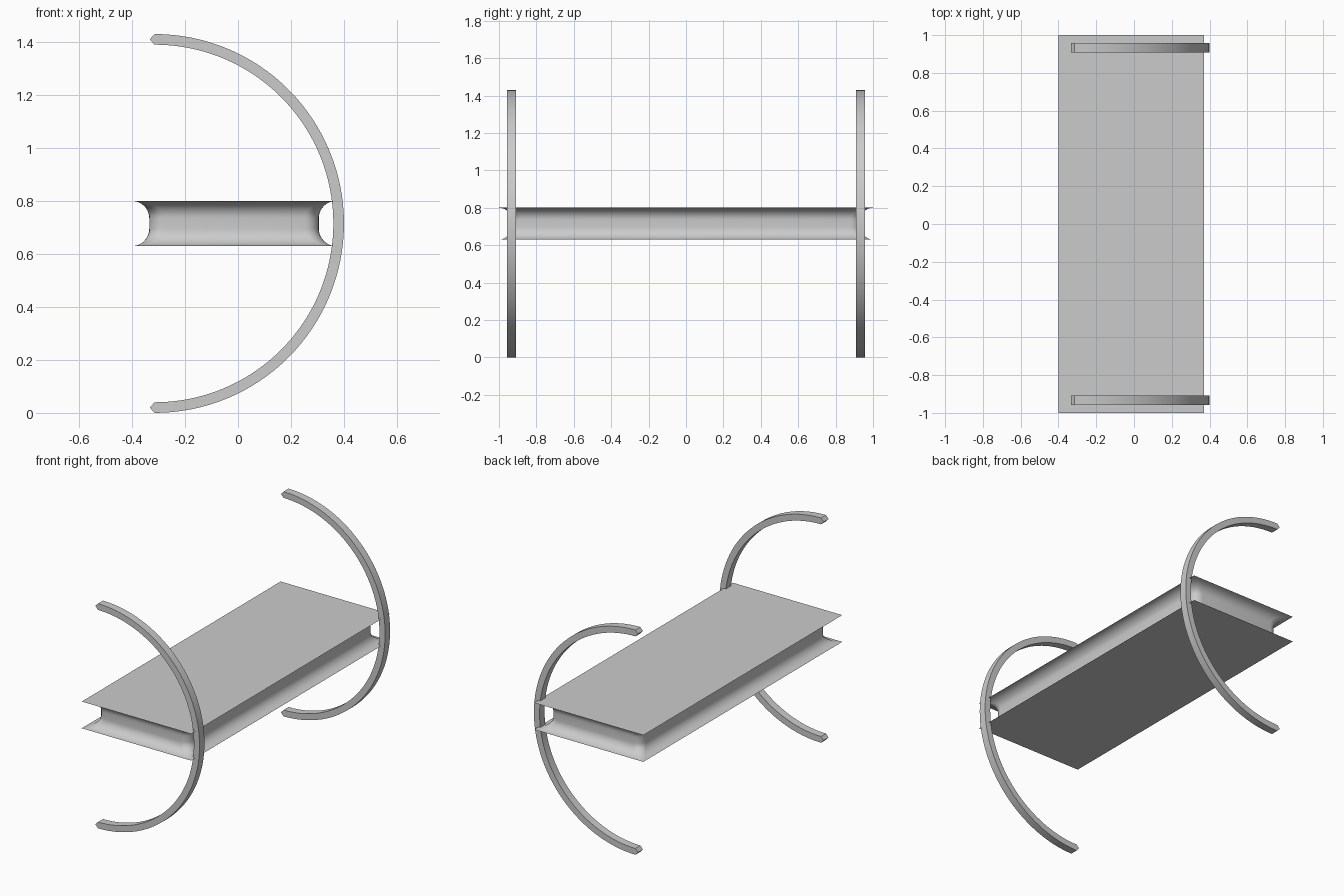
import bpy, bmesh
from math import sin, cos, pi

if "Cube" in bpy.data.objects:
    bpy.data.objects.remove(bpy.data.objects["Cube"])

MID_Z = 0.715


def finish(bm, name):
    bmesh.ops.remove_doubles(bm, verts=bm.verts[:], dist=1e-5)
    bmesh.ops.recalc_face_normals(bm, faces=bm.faces[:])
    mesh = bpy.data.meshes.new(name)
    bm.to_mesh(mesh)
    bm.free()
    obj = bpy.data.objects.new(name, mesh)
    bpy.context.collection.objects.link(obj)
    bpy.ops.object.select_all(action='DESELECT')
    obj.select_set(True)
    bpy.context.view_layer.objects.active = obj
    bpy.ops.object.shade_smooth_by_angle(angle=pi / 6)
    return obj


def bridge(bm, a, b):
    n = len(a)
    for i in range(n):
        j = (i + 1) % n
        bm.faces.new((a[i], a[j], b[j], b[i]))


# Slab: thin top and bottom lips, scooped all round, softer corners at the waist
def make_slab():
    depth, half, cx, hx, hy = 0.065, 0.085, -0.015, 0.385, 1.0
    steps, corner_steps = 10, 6
    upper = [(depth * sin(k / steps * pi / 2),
              half - depth * (1 - cos(k / steps * pi / 2)))
             for k in range(steps + 1)]
    profile = upper + [(d, -z) for d, z in reversed(upper)]
    bm = bmesh.new()
    rings = []
    for d, z in profile:
        r = 0.85 * d
        ring = []
        for q, (sx, sy) in enumerate(((1, 1), (-1, 1), (-1, -1), (1, -1))):
            for k in range(corner_steps + 1):
                a = (q + k / corner_steps) * pi / 2
                ring.append(bm.verts.new((cx + sx * (hx - d - r) + r * cos(a),
                                          sy * (hy - d - r) + r * sin(a),
                                          MID_Z + z)))
        rings.append(ring)
    for a, b in zip(rings, rings[1:]):
        bridge(bm, a, b)
    bm.faces.new(rings[0])
    bm.faces.new(rings[-1])
    return finish(bm, "slab")


# Half-circle frame: rectangular bar swept over 180 degrees, wedge-shaped tips
def make_frame(name, y):
    r_in, r_out, cx, hw, n = 0.675, 0.715, -0.315, 0.025, 64
    r_mid = (r_in + r_out) / 2
    bm = bmesh.new()
    rings = []
    for k in range(n + 1):
        a = -pi / 2 + pi * k / n
        rings.append([bm.verts.new((cx + r * cos(a), y + w, MID_Z + r * sin(a)))
                      for r, w in ((r_in, -hw), (r_out, -hw), (r_out, hw), (r_in, hw))])
    for a, b in zip(rings, rings[1:]):
        bridge(bm, a, b)
    for ring, s in ((rings[0], -1), (rings[-1], 1)):
        p, q = [bm.verts.new((cx - 0.018, y + w, MID_Z + s * r_mid)) for w in (-hw, hw)]
        bm.faces.new((ring[0], p, q, ring[3]))
        bm.faces.new((ring[1], ring[2], q, p))
        bm.faces.new((ring[0], ring[1], p))
        bm.faces.new((ring[2], ring[3], q))
    return finish(bm, name)


make_slab()
make_frame("front_frame", -0.933)
make_frame("back_frame", 0.933)
